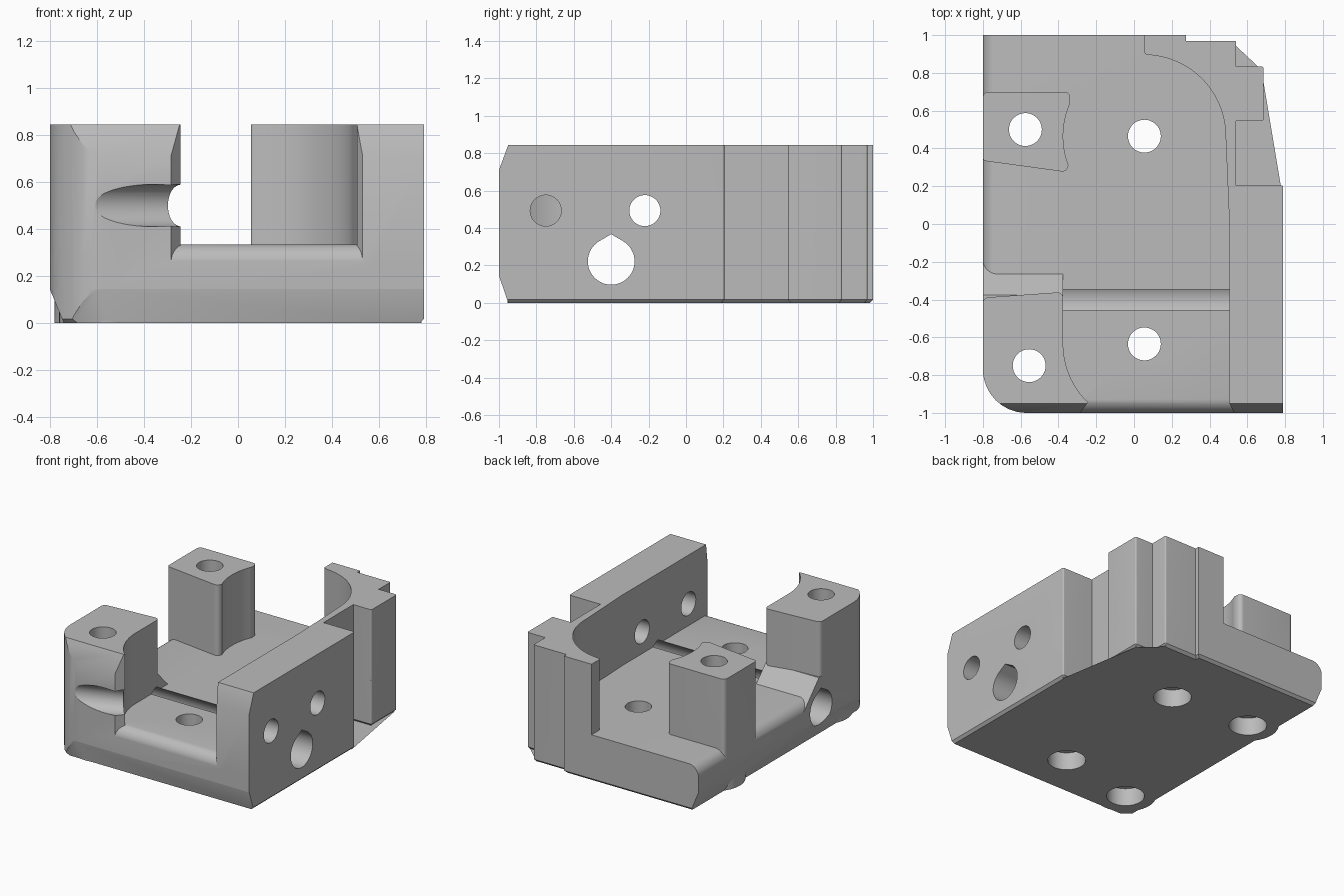
import bpy, bmesh
from math import pi, sin, cos, radians
from mathutils import Vector, Matrix

if "Cube" in bpy.data.objects:
    bpy.data.objects.remove(bpy.data.objects["Cube"])

TOP, FLOOR, SKIRT = 0.845, 0.335, 0.145

mat = bpy.data.materials.new("plain_grey")
mat.use_nodes = True
GREY = (0.5, 0.5, 0.5, 1)
mat.diffuse_color = GREY
mat.node_tree.nodes["Principled BSDF"].inputs["Base Color"].default_value = GREY


def arc(cx, cy, r, start, end, n=16):
    """Points along an arc, angles in degrees."""
    return [(cx + r * cos(radians(start + (end - start) * i / n)),
             cy + r * sin(radians(start + (end - start) * i / n))) for i in range(n + 1)]


def rounded(points, n=6):
    """Fillet the corners that carry a radius as third value."""
    out = []
    for i, p in enumerate(points):
        c = Vector(p[:2])
        if len(p) < 3:
            out.append(tuple(c))
            continue
        a = (Vector(points[i - 1][:2]) - c).normalized()
        b = (Vector(points[(i + 1) % len(points)][:2]) - c).normalized()
        half = a.angle(b) / 2
        reach = p[2] / (sin(half) / cos(half))
        p0, p2 = c + a * reach, c + b * reach
        centre = c + (a + b).normalized() * (p[2] / sin(half))
        for k in range(n + 1):
            chord = p0.lerp(p2, k / n) - centre
            out.append(tuple(centre + chord.normalized() * p[2]))
    return out


def make_object(name, bm):
    bmesh.ops.recalc_face_normals(bm, faces=bm.faces)
    mesh = bpy.data.meshes.new(name)
    bm.to_mesh(mesh)
    bm.free()
    mesh.materials.append(mat)
    ob = bpy.data.objects.new(name, mesh)
    bpy.context.collection.objects.link(ob)
    return ob


def prism(name, outline, low, high, planes=(), bevel=0, along_x=False):
    """Extrude an outline, bevel its lower rim, then trim it with planes."""
    bm = bmesh.new()
    place = (lambda p, h: (h, p[0], p[1])) if along_x else (lambda p, h: (p[0], p[1], h))
    face = bm.faces.new([bm.verts.new(place(p, low)) for p in outline])
    new = bmesh.ops.extrude_face_region(bm, geom=[face])["geom"]
    shift = Vector(place((0, 0), high - low))
    bmesh.ops.translate(bm, vec=shift, verts=[g for g in new if isinstance(g, bmesh.types.BMVert)])
    bmesh.ops.recalc_face_normals(bm, faces=bm.faces)
    if bevel:
        rim = [e for e in bm.edges if all(abs(v.co.z - low) < 1e-5 for v in e.verts)]
        bmesh.ops.bevel(bm, geom=rim, offset=bevel, segments=1, affect='EDGES')
    for co, no in planes:
        bmesh.ops.bisect_plane(bm, geom=bm.verts[:] + bm.edges[:] + bm.faces[:], dist=1e-5,
                               plane_co=co, plane_no=no, clear_outer=True)
        bmesh.ops.holes_fill(bm, edges=[e for e in bm.edges if e.is_boundary], sides=0)
    return make_object(name, bm)


def rod(name, start, end, r, sides=48):
    a, b = Vector(start), Vector(end)
    bm = bmesh.new()
    turn = (b - a).to_track_quat('Z', 'Y').to_matrix().to_4x4()
    bmesh.ops.create_cone(bm, cap_ends=True, segments=sides, radius1=r, radius2=r,
                          depth=(b - a).length, matrix=Matrix.Translation((a + b) / 2) @ turn)
    return make_object(name, bm)


def combine(target, tool, operation):
    mod = target.modifiers.new(operation.lower(), 'BOOLEAN')
    mod.operation, mod.object, mod.solver = operation, tool, 'EXACT'
    bpy.context.view_layer.objects.active = target
    bpy.ops.object.modifier_apply(modifier=mod.name)
    bpy.data.objects.remove(tool)


# Trimming planes: sloped skirts, sloped front top, rounded floor edges
front_low = ((0, -1, SKIRT), (0, -SKIRT, -0.05))
side_low = ((-0.8, 0, SKIRT), (-SKIRT, 0, -0.06))
front_high = ((0, -1, 0.71), (0, -0.135, 0.05))
R = 0.08
round_edges = []
for k in range(1, 8):
    s, c = sin(k * pi / 16), cos(k * pi / 16)
    round_edges.append(((0, -1 + R - R * c, FLOOR - R + R * s), (0, -c, s)))
    round_edges.append(((-0.8 + R - R * c, 0, FLOOR - R + R * s), (-c, 0, s)))

# Stepped outer side shared by the base and the wall
steps = [(0.79, -1), (0.79, 0.205, 0.01), (0.54, 0.205), (0.54, 0.545), (0.685, 0.545, 0.01),
         (0.685, 0.835, 0.01), (0.54, 0.835), (0.54, 0.97, 0.01), (0.275, 0.97), (0.275, 1)]
bracket = prism("bracket_body", rounded([(-0.8, -1, 0.23)] + steps + [(-0.8, 1)], 10), 0, FLOOR,
                [front_low, side_low] + round_edges, bevel=0.018)

# Tall wall with a curved pocket
pocket = arc(0.055, 0.465, 0.43, 80, 0, 24)
wall = prism("wall", rounded(steps + [(0.055, 1), (0.055, 0.9, 0.012)] + pocket
                             + [(0.505, 0), (0.505, -0.95), (0.53, -1)]),
             SKIRT, TOP, [front_high])

# Two screw posts, hollowed on the inner side
back_post = prism("back_post", rounded(
    [(-0.8, 0.7, 0.03), (-0.8, 0.335, 0.02), (-0.36, 0.275, 0.03)]
    + arc(0.055, 0.465, 0.43, 201, 156) + [(-0.34, 0.7, 0.03)]), SKIRT, TOP)
front_post = prism("front_post", rounded(
    [(-0.8, -1, 0.23), (-0.285, -1)] + arc(0.055, -0.635, 0.43, 226, 180)
    + [(-0.375, -0.36, 0.03), (-0.8, -0.39, 0.03)], 10), SKIRT, TOP, [front_high])

# Sloped cover over the rod bore
cover = prism("bore_cover", [(-0.6, SKIRT), (-0.6, 0.45), (-0.375, 0.45), (-0.2, 0.267),
                             (-0.2, SKIRT)], -0.8, -0.376, along_x=True)
for part in (wall, back_post, front_post, cover):
    combine(bracket, part, 'UNION')

# Screw holes with counterbores, and bosses under the posts
screws = [(-0.575, 0.5), (-0.555, -0.75), (0.055, 0.465), (0.055, -0.635)]
for x, y in screws[:2]:
    combine(bracket, rod("boss", (x, y, 0), (x, y, 0.25), 0.205, 64), 'UNION')
for x, y in screws:
    combine(bracket, rod("screw_hole", (x, y, -0.1), (x, y, 1), 0.087), 'DIFFERENCE')
    combine(bracket, rod("counterbore", (x, y, -0.1), (x, y, 0.13), 0.127), 'DIFFERENCE')

# Teardrop bore running across the whole width
teardrop = arc(-0.4, 0.222, 0.125, 120, 420, 40) + [(-0.4, 0.367)]
combine(bracket, prism("rod_bore", teardrop, -1, 1, along_x=True), 'DIFFERENCE')

# Round holes in the wall and the tapering groove in the front post
for y in (-0.75, -0.22):
    combine(bracket, rod("wall_hole", (0.3, y, 0.493), (1, y, 0.493), 0.083), 'DIFFERENCE')
combine(bracket, rod("groove", (-0.75, -1.147, 0.5), (0, -0.865, 0.5), 0.09), 'DIFFERENCE')

bpy.ops.object.select_all(action='DESELECT')
bracket.select_set(True)
bpy.context.view_layer.objects.active = bracket
bpy.ops.object.shade_smooth_by_angle(angle=radians(25))
